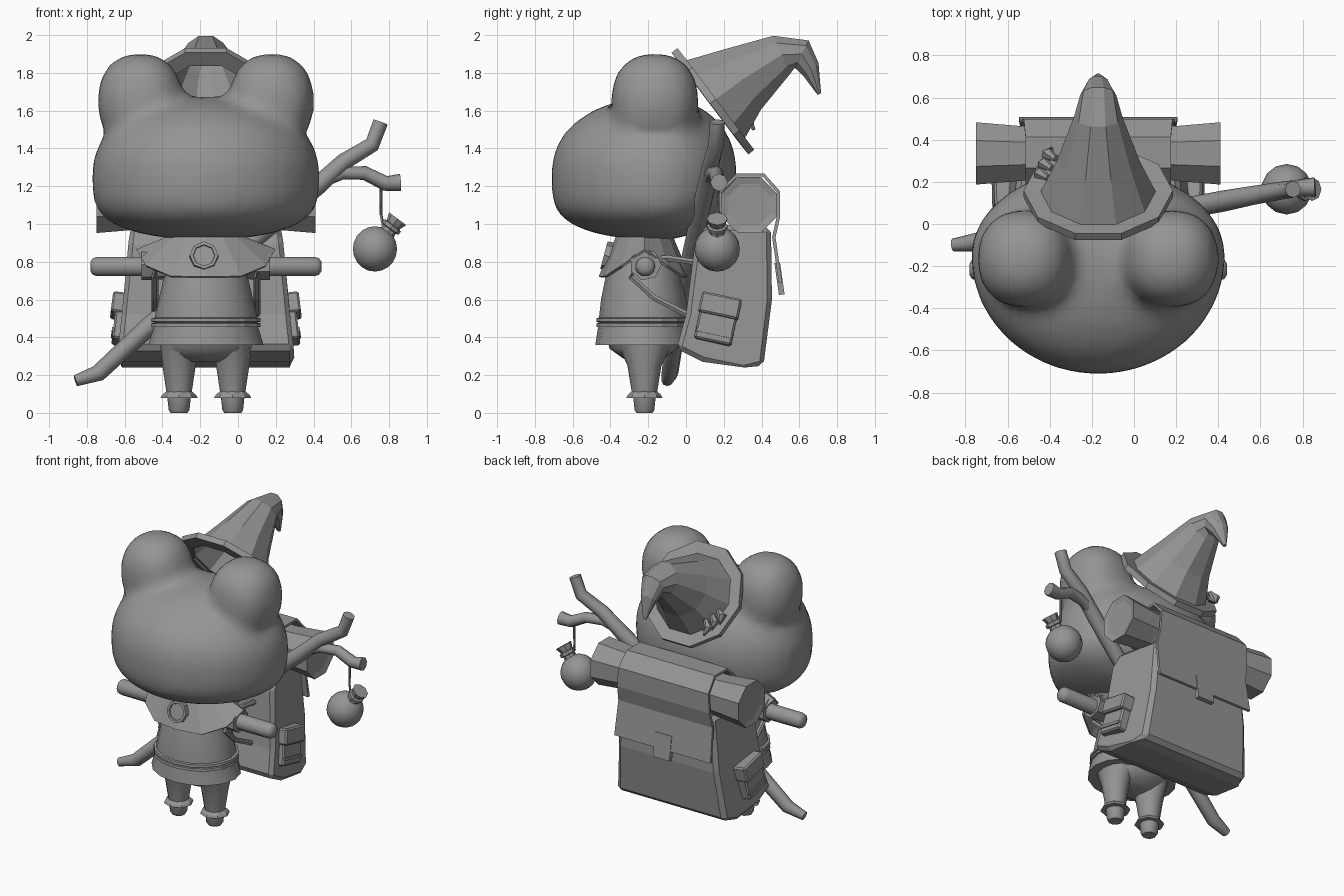
import bpy, bmesh, math
from mathutils import Vector, Matrix

cube = bpy.data.objects.get("Cube")
if cube:
    bpy.data.objects.remove(cube, do_unlink=True)

CX = -0.17  # centre line of the figure

grey = bpy.data.materials.new("Plain Grey")
grey.use_nodes = True
grey.diffuse_color = (0.3, 0.3, 0.3, 1)
grey.node_tree.nodes["Principled BSDF"].inputs["Base Color"].default_value = (0.3, 0.3, 0.3, 1)


def finish(name, bm, smooth=None, solid=0, bevel=0):
    bmesh.ops.recalc_face_normals(bm, faces=bm.faces[:])
    me = bpy.data.meshes.new(name)
    bm.to_mesh(me)
    bm.free()
    me.materials.append(grey)
    ob = bpy.data.objects.new(name, me)
    bpy.context.collection.objects.link(ob)
    if solid:
        m = ob.modifiers.new("thickness", "SOLIDIFY")
        m.thickness = solid
        m.offset = 0
    if bevel:
        m = ob.modifiers.new("soft_edges", "BEVEL")
        m.width = bevel
        m.segments = 1
    if smooth:
        bpy.ops.object.select_all(action="DESELECT")
        ob.select_set(True)
        bpy.context.view_layer.objects.active = ob
        bpy.ops.object.shade_smooth_by_angle(angle=math.radians(smooth))
    return ob


def loft(name, rings, sides=12, caps=True, phase=0.0, **kw):
    """rings: (centre, rotation matrix, radius x, radius y)"""
    bm = bmesh.new()
    loops = []
    for c, rot, rx, ry in rings:
        angles = [2 * math.pi * (i + phase) / sides for i in range(sides)]
        loops.append([bm.verts.new(Vector(c) + rot @ Vector((rx * math.cos(a), ry * math.sin(a), 0)))
                      for a in angles])
    for a, b in zip(loops, loops[1:]):
        for i in range(sides):
            j = (i + 1) % sides
            bm.faces.new((a[i], a[j], b[j], b[i]))
    if caps:
        bm.faces.new(loops[0])
        bm.faces.new(loops[-1])
    return finish(name, bm, **kw)


def lathe(name, x, y, profile, sides=16, **kw):
    flat = Matrix.Identity(3)
    return loft(name, [((x, y, z), flat, rx, ry) for z, rx, ry in profile], sides, **kw)


def tube(name, path, radii, sides=8, **kw):
    pts = [Vector(p) for p in path]
    rings = []
    for i, p in enumerate(pts):
        d = pts[min(i + 1, len(pts) - 1)] - pts[max(i - 1, 0)]
        r = radii[i] if isinstance(radii, (list, tuple)) else radii
        rings.append((p, d.to_track_quat("Z", "Y").to_matrix(), r, r))
    return loft(name, rings, sides, **kw)


def box(name, centre, size, tilt=0, lean=0, bevel=0):
    bm = bmesh.new()
    turn = Matrix.Rotation(math.radians(lean), 4, "Y") @ Matrix.Rotation(math.radians(tilt), 4, "X")
    m = Matrix.Translation(centre) @ turn @ Matrix.Diagonal((*size, 1))
    bmesh.ops.create_cube(bm, size=1, matrix=m)
    return finish(name, bm, bevel=bevel)


def squarer(v, power):
    return math.copysign(abs(v) ** power, v)


# Head: a broad skull with a flat underside, blended with two domes on top
bm = bmesh.new()
skull = bmesh.ops.create_uvsphere(bm, u_segments=32, v_segments=24, radius=1)["verts"]
for v in skull:
    x, y, z = v.co
    depth = 0.565 if y < 0 else 0.42 + 0.1 * min(z, 0)
    height = 0.425 * z ** 0.85 if z > 0 else -0.335 * abs(z) ** 0.55
    v.co = (CX + 0.605 * x, -0.15 + depth * y, 1.25 + height)
for s in (-1, 1):
    dome = bmesh.ops.create_uvsphere(bm, u_segments=20, v_segments=12, radius=1)["verts"]
    for v in dome:
        x, y, z = (squarer(c, 0.88) for c in v.co)
        v.co = (CX + s * 0.348 + 0.228 * x, -0.165 + 0.235 * y, 1.65 + 0.255 * z)
head = finish("head", bm)
remesh = head.modifiers.new("blend", "REMESH")
remesh.mode = "VOXEL"
remesh.voxel_size = 0.04
remesh.use_smooth_shade = True
relax = head.modifiers.new("relax", "SMOOTH")
relax.factor = 0.5
relax.iterations = 5

# Pointed hat, open underneath, with a drooping tip
hat_rings = [(0.13, 1.64, 0.265, -53), (0.13, 1.64, 0.35, -53), (0.155, 1.66, 0.35, -53),
             (0.15, 1.655, 0.27, -53), (0.3, 1.765, 0.19, -59), (0.505, 1.895, 0.11, -66),
             (0.61, 1.9, 0.08, -118), (0.66, 1.82, 0.05, -139), (0.705, 1.69, 0.005, -150)]
loft("hat", [((CX, y, z), Matrix.Rotation(math.radians(a), 3, "X"), r, r) for y, z, r, a in hat_rings],
     sides=10, caps=False, solid=0.012)
# Curled leaves on the hat
for k in range(3):
    y = 0.22 + 0.045 * k
    tube("hat_leaf", [(-0.41 + 0.02 * k, y, 1.63 - 0.02 * k), (-0.45 + 0.02 * k, y + 0.02, 1.61 - 0.03 * k),
                      (-0.45 + 0.03 * k, y + 0.05, 1.56 - 0.03 * k)], [0.015, 0.032, 0.008], sides=6)

# Tunic, belt and hips
lathe("tunic", CX, -0.225, [(0.36, 0.305, 0.255), (0.46, 0.275, 0.24), (0.51, 0.27, 0.235), (0.6, 0.25, 0.225),
                            (0.75, 0.215, 0.195), (0.95, 0.16, 0.14)], smooth=40)
for z in (0.465, 0.492):
    lathe("belt", CX, -0.225, [(z - 0.013, 0.27, 0.235), (z - 0.009, 0.29, 0.25),
                               (z + 0.009, 0.288, 0.248), (z + 0.013, 0.268, 0.233)])
lathe("hips", CX, -0.225, [(0.27, 0.1, 0.07), (0.29, 0.2, 0.11), (0.34, 0.235, 0.18), (0.42, 0.24, 0.2)], smooth=60)

# Shoulder cape: high at the sides, dipping at front and back
bm = bmesh.new()
count = 12
inner, outer = [], []
for i in range(count):
    a = 2 * math.pi * i / count
    c, s = math.cos(a), math.sin(a)
    inner.append(bm.verts.new((CX + 0.17 * c, -0.22 + 0.14 * s, 0.94)))
    outer.append(bm.verts.new((CX + 0.365 * c, -0.22 + 0.235 * s, 0.86 - 0.14 * min(1, 1.2 * abs(s)))))
for i in range(count):
    j = (i + 1) % count
    bm.faces.new((inner[i], inner[j], outer[j], outer[i]))
finish("cape", bm, solid=0.015)

# Brooch with a raised rim
turn = Matrix.Rotation(math.radians(75), 3, "X")
spot = Vector((CX - 0.01, -0.415, 0.83))
brooch = [(-0.02, 0.078), (0.02, 0.075), (0.02, 0.058), (0.01, 0.056)]
loft("brooch", [(spot + turn @ Vector((0, 0, h)), turn, r, r) for h, r in brooch], sides=8)

for s in (-1, 1):
    # Arms with short sleeves
    tube("arm", [(CX + s * d, -0.215, 0.775) for d in (0.12, 0.58, 0.6, 0.612)],
         [0.055, 0.053, 0.045, 0.025], sides=10, smooth=40)
    tube("sleeve", [(CX + s * d, -0.215, 0.785) for d in (0.14, 0.34)], [0.075, 0.085], sides=7)
    # Legs, cuffs and feet
    lx = CX + s * 0.142
    lathe("leg", lx, -0.22, [(0.09, 0.064, 0.064), (0.25, 0.088, 0.09), (0.36, 0.1, 0.14)], sides=12, smooth=40)
    lathe("cuff", lx, -0.22, [(0.08, 0.098, 0.095), (0.095, 0.09, 0.088), (0.115, 0.066, 0.066)], sides=8)
    lathe("foot", lx, -0.22, [(0, 0.045, 0.045), (0.015, 0.055, 0.055), (0.1, 0.064, 0.064)], sides=10, smooth=40)
    # Shoulder straps
    sx = CX + s * 0.27
    tube("strap", [(sx, 0.04, 0.8), (sx, -0.1, 0.82), (sx, -0.26, 0.8), (sx, -0.29, 0.72),
                   (sx, -0.17, 0.61), (sx, 0.01, 0.52)], 0.018, sides=6)
    # Side pockets of the backpack
    px = CX + s * 0.445
    box("side_pocket", (px, 0.165, 0.49), (0.08, 0.2, 0.24), -12, -s * 7, 0.01)
    box("pocket_flap", (px + s * 0.005, 0.18, 0.565), (0.1, 0.215, 0.11), -12, -s * 7, 0.01)
    box("pocket_trim", (px + s * 0.018, 0.15, 0.42), (0.075, 0.19, 0.02), -12, -s * 7)

# Backpack: side outline, widened towards the base and narrower at the back
outline = [(-0.05, 0.34), (0.09, 0.27), (0.31, 0.24), (0.41, 0.25), (0.455, 0.6),
           (0.45, 0.98), (0.12, 1.0), (0.05, 0.92), (0.0, 0.52)]
bm = bmesh.new()
walls = []
for s in (-1, 1):
    walls.append([bm.verts.new((CX + s * (0.47 - 0.1 * max(z - 0.3, 0) - 0.05 * (y > 0.4)), y, z))
                  for y, z in outline])
for i in range(len(outline)):
    j = (i + 1) % len(outline)
    bm.faces.new((walls[0][i], walls[0][j], walls[1][j], walls[1][i]))
for w in walls:
    bm.faces.new(w)
finish("backpack", bm, bevel=0.025)

# Bedroll with flared ends
sideways = Matrix.Rotation(math.radians(90), 3, "Y")
roll = [(-0.57, 0.12), (-0.58, 0.16), (-0.36, 0.14), (0.36, 0.14), (0.58, 0.16), (0.57, 0.12)]
loft("bedroll", [((CX + d, 0.335, 1.1), sideways, r, r) for d, r in roll], sides=8, phase=0.5)

# Flap wrapping over the bedroll and down the back
ribbon = [(0.19, 1.03), (0.18, 1.17), (0.27, 1.26), (0.41, 1.26), (0.49, 1.17), (0.49, 1.04), (0.465, 0.93), (0.5, 0.69)]
bm = bmesh.new()
rows = []
for i, (y, z) in enumerate(ribbon):
    half = 0.345 + 0.008 * max(i - 3, 0)
    rows.append([bm.verts.new((CX + s * half, y, z)) for s in (-1, 1)])
for a, b in zip(rows, rows[1:]):
    bm.faces.new((a[0], a[1], b[1], b[0]))
finish("backpack_flap", bm, solid=0.018)
box("flap_clasp", (CX, 0.495, 0.71), (0.13, 0.03, 0.17), 8)

# Crooked staff with a side branch
tube("staff", [(-0.86, -0.1, 0.17), (-0.74, -0.085, 0.21), (-0.47, -0.05, 0.46), (0.0, 0.03, 0.85),
               (0.43, 0.11, 1.21), (0.56, 0.135, 1.33), (0.71, 0.16, 1.42), (0.755, 0.165, 1.54)],
     [0.03, 0.045, 0.05, 0.05, 0.05, 0.045, 0.042, 0.04], sides=8, smooth=50)
tube("staff_branch", [(0.43, 0.11, 1.22), (0.55, 0.135, 1.27), (0.67, 0.16, 1.27), (0.78, 0.17, 1.215), (0.86, 0.175, 1.22)],
     [0.035, 0.035, 0.037, 0.04, 0.046], sides=8, smooth=50)

# Hanging round flask
tube("flask_string", [(0.757, 0.17, 1.23), (0.757, 0.17, 1.05), (0.775, 0.165, 0.95)], 0.008, sides=5)
bm = bmesh.new()
bmesh.ops.create_uvsphere(bm, u_segments=14, v_segments=10, radius=0.12,
                          matrix=Matrix.Translation((0.725, 0.165, 0.868)))
finish("flask", bm, smooth=40)
base, along = Vector((0.725, 0.165, 0.868)), Vector((0.6, 0, 0.8))
tube("flask_neck", [base + along * d for d in (0.09, 0.13, 0.135, 0.155, 0.16, 0.2)],
     [0.045, 0.04, 0.055, 0.055, 0.042, 0.056], sides=8)
